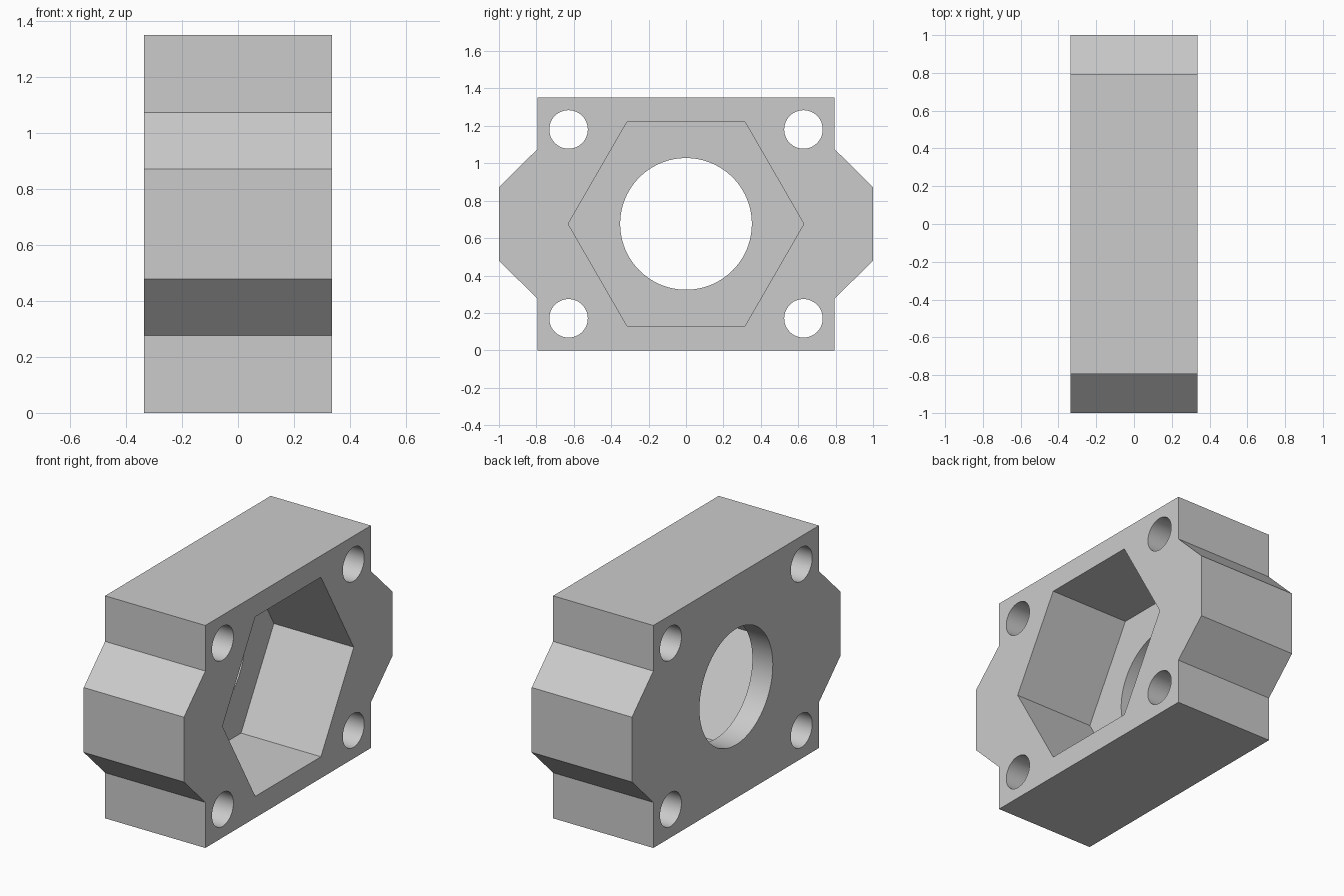
import bpy
import bmesh
from math import cos, sin, tau

default = bpy.data.objects.get("Cube")
if default:
    bpy.data.objects.remove(default, do_unlink=True)

HALF = 0.337      # half thickness along x
MID = 0.676       # height of the centre
FLOOR = -0.2      # x of the hexagonal pocket floor

grey = bpy.data.materials.new("plain grey")
grey.use_nodes = True
colour = (0.6, 0.6, 0.6, 1)
grey.diffuse_color = colour
grey.node_tree.nodes["Principled BSDF"].inputs["Base Color"].default_value = colour


def prism(name, outline, x0, x1):
    """Extrude a (y, z) outline, given around the centre, from x0 to x1."""
    bm = bmesh.new()
    face = bm.faces.new([bm.verts.new((x0, y, z + MID)) for y, z in outline])
    extruded = bmesh.ops.extrude_face_region(bm, geom=[face])["geom"]
    moved = [v for v in extruded if isinstance(v, bmesh.types.BMVert)]
    bmesh.ops.translate(bm, verts=moved, vec=(x1 - x0, 0, 0))
    bmesh.ops.recalc_face_normals(bm, faces=bm.faces)
    mesh = bpy.data.meshes.new(name)
    bm.to_mesh(mesh)
    bm.free()
    mesh.materials.append(grey)
    obj = bpy.data.objects.new(name, mesh)
    bpy.context.collection.objects.link(obj)
    return obj


def ring(radius, sides, y=0, z=0):
    return [(y + radius * cos(tau * i / sides), z + radius * sin(tau * i / sides))
            for i in range(sides)]


# Block with a chamfered lug on each side
quarter = [(1, 0.197), (0.795, 0.399), (0.795, MID)]
upper = quarter + [(-y, z) for y, z in reversed(quarter)]
body = prism("bracket_body", upper + [(y, -z) for y, z in reversed(upper)], -HALF, HALF)

# Hexagonal pocket, centre bore and four bolt holes
cutters = [prism("hex_pocket_cutter", ring(0.63, 6), FLOOR, HALF + 0.1),
           prism("bore_cutter", ring(0.352, 96), -HALF - 0.1, FLOOR + 0.1)]
for y in (-0.628, 0.628):
    for z in (-0.505, 0.505):
        cutters.append(prism("bolt_hole_cutter", ring(0.103, 48, y, z), -HALF - 0.1, HALF + 0.1))

bpy.ops.object.select_all(action="DESELECT")
body.select_set(True)
bpy.context.view_layer.objects.active = body
for cutter in cutters:
    mod = body.modifiers.new(cutter.name, "BOOLEAN")
    mod.operation = "DIFFERENCE"
    mod.solver = "EXACT"
    mod.object = cutter
    bpy.ops.object.modifier_apply(modifier=mod.name)
for cutter in cutters:
    bpy.data.objects.remove(cutter, do_unlink=True)

# Round walls shade smoothly, corners stay sharp
bpy.ops.object.shade_smooth_by_angle()
